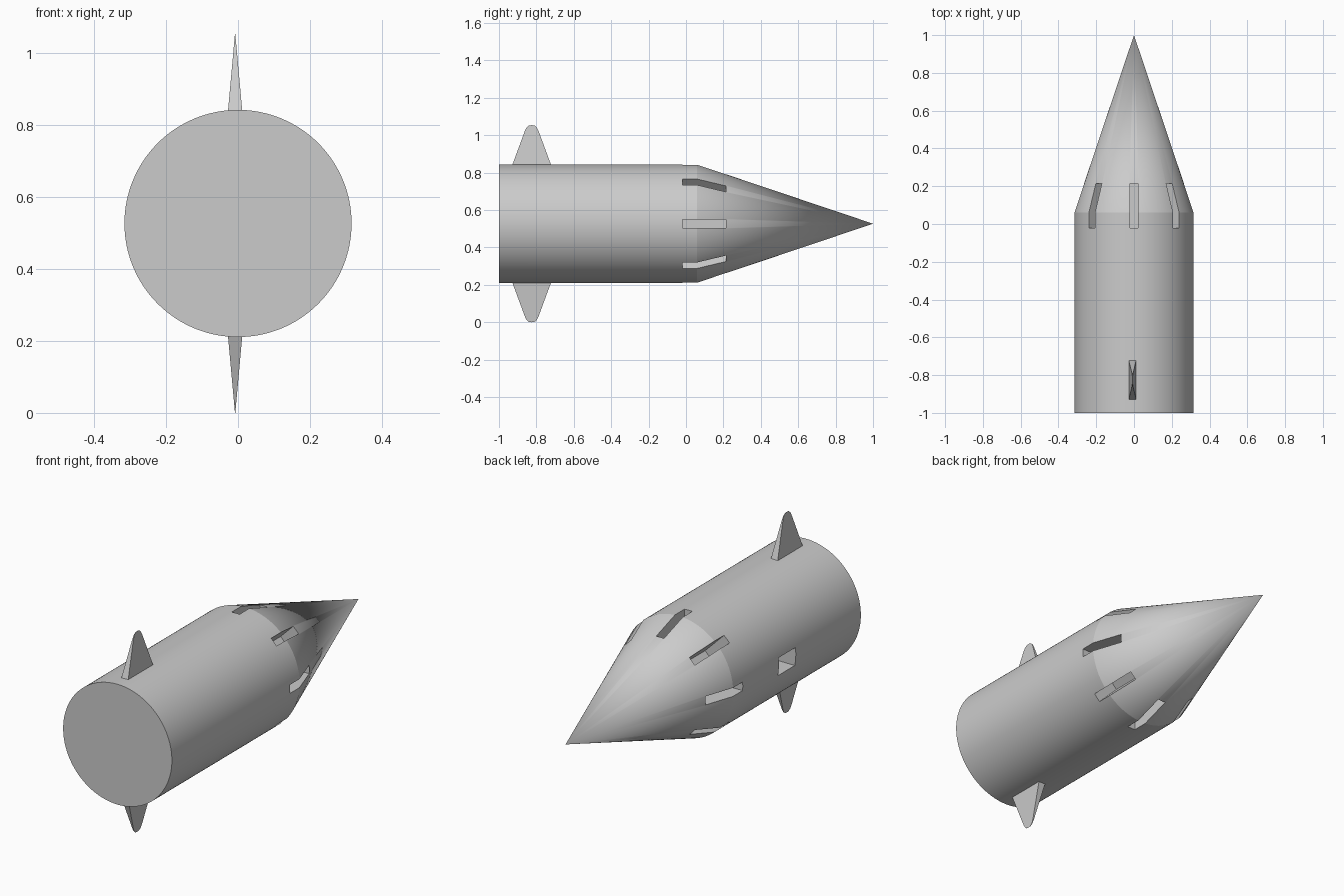
import bpy, bmesh, math
from mathutils import Matrix, Vector

if "Cube" in bpy.data.objects:
    bpy.data.objects.remove(bpy.data.objects["Cube"])

R, CZ = 0.316, 0.527      # hull radius and axis height
SEG = 128


def finish(name, bm):
    bmesh.ops.recalc_face_normals(bm, faces=bm.faces)
    me = bpy.data.meshes.new(name)
    bm.to_mesh(me)
    bm.free()
    ob = bpy.data.objects.new(name, me)
    bpy.context.collection.objects.link(ob)
    return ob


def add_box(bm, lo, hi, turn=0.0):
    """Box about the hull axis, turned around it, then lifted to axis height."""
    lo, hi = Vector(lo), Vector(hi)
    m = (Matrix.Translation((0, 0, CZ)) @ Matrix.Rotation(turn, 4, 'Y')
         @ Matrix.Translation((lo + hi) / 2) @ Matrix.Diagonal((*(hi - lo), 1)))
    bmesh.ops.create_cube(bm, size=1, matrix=m)


# Hull: cylinder with a pointed nose cone
bm = bmesh.new()
rings = []
for y in (-1.0, 0.06):
    rings.append([bm.verts.new((R * math.cos(2 * math.pi * i / SEG), y,
                                CZ + R * math.sin(2 * math.pi * i / SEG)))
                  for i in range(SEG)])
tip = bm.verts.new((0, 1.0, CZ))
bm.faces.new(rings[0])
for i in range(SEG):
    j = (i + 1) % SEG
    bm.faces.new((rings[0][i], rings[0][j], rings[1][j], rings[1][i]))
    bm.faces.new((rings[1][i], rings[1][j], tip))
hull = finish("hull", bm)

# Cutter: eight slots around the shoulder and one side port
bm = bmesh.new()
for k in range(8):
    add_box(bm, (-0.0225, -0.02, 0.16), (0.0225, 0.215, 0.4), k * math.pi / 4)
add_box(bm, (-0.4, -0.46, -0.06), (-0.2, -0.32, 0.035))
cutter = finish("slot_cutter", bm)
cutter.hide_render = True

mod = hull.modifiers.new("slots", 'BOOLEAN')
mod.operation = 'DIFFERENCE'
mod.solver = 'EXACT'
mod.object = cutter
bpy.context.view_layer.objects.active = hull
hull.select_set(True)
bpy.ops.object.modifier_apply(modifier="slots")
bpy.data.objects.remove(cutter)
bpy.ops.object.shade_smooth_by_angle(angle=math.radians(14))


# Fins: rounded trapezoids that taper to a knife edge (y, height from axis)
PROFILE = [(-0.945, 0.27), (-0.862, 0.495), (-0.853, 0.514), (-0.84, 0.525),
           (-0.825, 0.527), (-0.81, 0.525), (-0.797, 0.514), (-0.788, 0.495),
           (-0.705, 0.27)]


def fin(name, sign):
    bm = bmesh.new()
    sides = []
    for s in (-1, 1):
        sides.append([bm.verts.new((-0.008 + s * (0.0005 + 0.019 * (0.527 - h) / 0.21),
                                    y, CZ + sign * h)) for y, h in PROFILE])
        bm.faces.new(sides[-1])
    n = len(PROFILE)
    for i in range(n):
        j = (i + 1) % n
        bm.faces.new((sides[0][i], sides[0][j], sides[1][j], sides[1][i]))
    return finish(name, bm)


fin("top_fin", 1)
fin("bottom_fin", -1)
